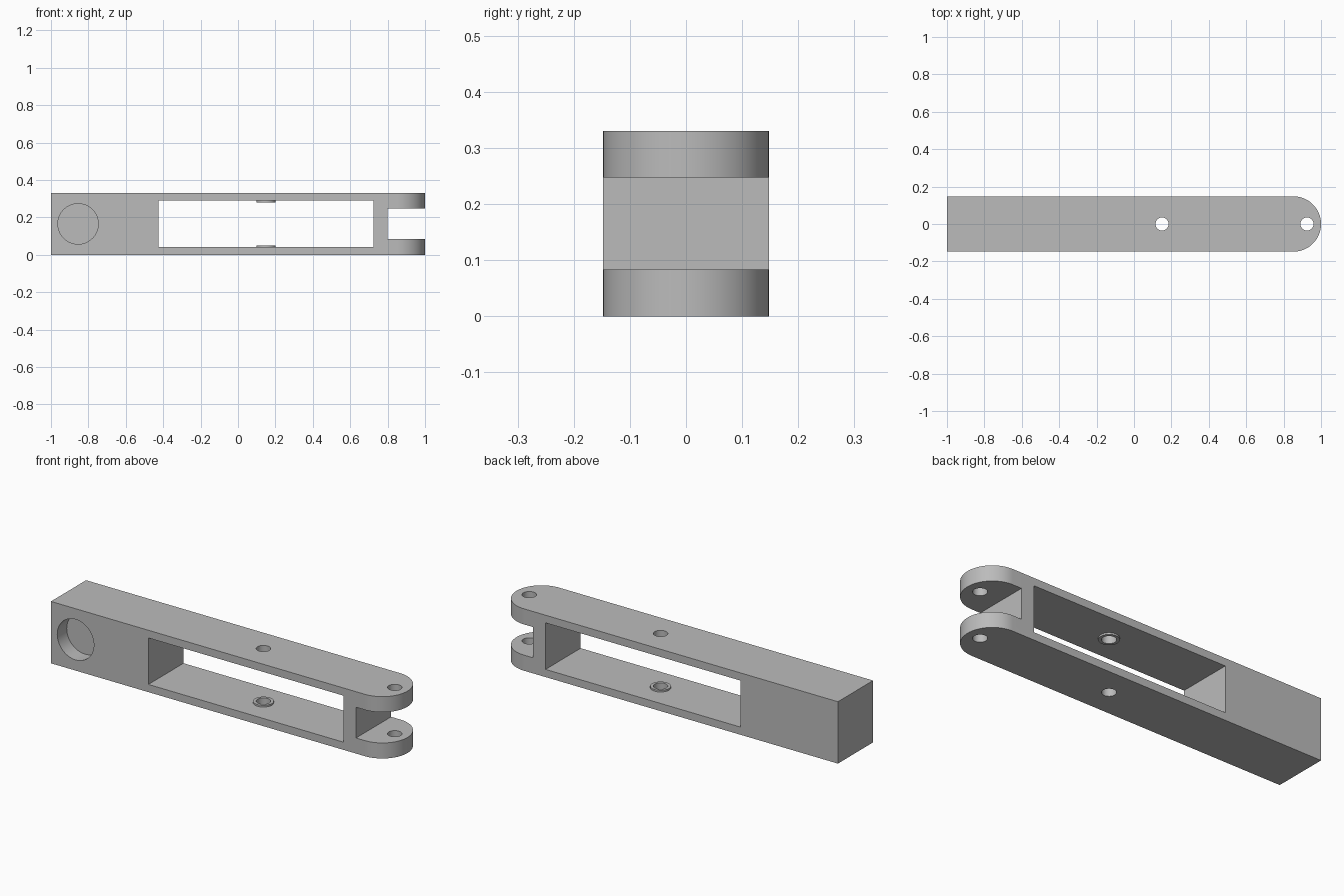
import bpy
import math

if "Cube" in bpy.data.objects:
    bpy.data.objects.remove(bpy.data.objects["Cube"], do_unlink=True)

W, H = 0.148, 0.33          # half width, height
MID = H / 2
PIN_X, TIP_X = 0.15, 0.925  # pin hole positions
PIN_R = 0.035

grey = bpy.data.materials.new("machined_grey")
grey.use_nodes = True
colour = (0.5, 0.5, 0.5, 1)
grey.diffuse_color = colour
grey.node_tree.nodes["Principled BSDF"].inputs["Base Color"].default_value = colour


def box(name, x0, x1, y0, y1, z0, z1):
    bpy.ops.mesh.primitive_cube_add(
        size=1, location=((x0 + x1) / 2, (y0 + y1) / 2, (z0 + z1) / 2))
    ob = bpy.context.object
    ob.name = name
    ob.scale = (x1 - x0, y1 - y0, z1 - z0)
    bpy.ops.object.transform_apply(location=True, rotation=True, scale=True)
    return ob


def cylinder(name, radius, depth, location, sides=48, tilt=0):
    bpy.ops.mesh.primitive_cylinder_add(
        vertices=sides, radius=radius, depth=depth, location=location,
        rotation=(tilt, 0, 0))
    ob = bpy.context.object
    ob.name = name
    bpy.ops.object.transform_apply(location=True, rotation=True, scale=True)
    return ob


def combine(target, tool, operation):
    mod = target.modifiers.new(tool.name, 'BOOLEAN')
    mod.operation = operation
    mod.solver = 'EXACT'
    mod.object = tool
    bpy.context.view_layer.objects.active = target
    bpy.ops.object.modifier_apply(modifier=mod.name)
    bpy.data.objects.remove(tool, do_unlink=True)


# Bar outline with a half-round end, extruded upward
outline = [(-1, W), (-1, -W)]
steps = 48
for i in range(steps + 1):
    a = -math.pi / 2 + math.pi * i / steps
    outline.append((1 - W + W * math.cos(a), W * math.sin(a)))
n = len(outline)
verts = [(x, y, z) for z in (0, H) for x, y in outline]
faces = [tuple(reversed(range(n))), tuple(range(n, 2 * n))]
faces += [(i, (i + 1) % n, n + (i + 1) % n, n + i) for i in range(n)]
mesh = bpy.data.meshes.new("link_arm")
mesh.from_pydata(verts, [], faces)
arm = bpy.data.objects.new("link_arm", mesh)
bpy.context.collection.objects.link(arm)
mesh.materials.append(grey)

# Long window through the middle and the fork slot at the round end
combine(arm, box("window_cutter", -0.425, 0.725, -1, 1, 0.041, H - 0.041), 'DIFFERENCE')
combine(arm, box("fork_cutter", 0.8, 1.2, -1, 1, 0.083, H - 0.083), 'DIFFERENCE')

# Blind round pocket in the front of the solid end
combine(arm, cylinder("pocket_cutter", 0.108, 0.2, (-0.855, -W - 0.02, MID),
                      64, math.pi / 2), 'DIFFERENCE')

# Raised washer bosses inside the window
for z in (0.04, H - 0.04):
    combine(arm, cylinder("boss", 0.05, 0.02, (PIN_X, 0, z)), 'UNION')

# Vertical pin holes
for x in (PIN_X, TIP_X):
    combine(arm, cylinder("pin_cutter", PIN_R, 1, (x, 0, MID)), 'DIFFERENCE')

# One material throughout, smooth curves with crisp edges
arm.data.materials.clear()
arm.data.materials.append(grey)
for poly in arm.data.polygons:
    poly.material_index = 0
bpy.ops.object.select_all(action='DESELECT')
arm.select_set(True)
bpy.context.view_layer.objects.active = arm
bpy.ops.object.shade_smooth_by_angle(angle=math.radians(30))
